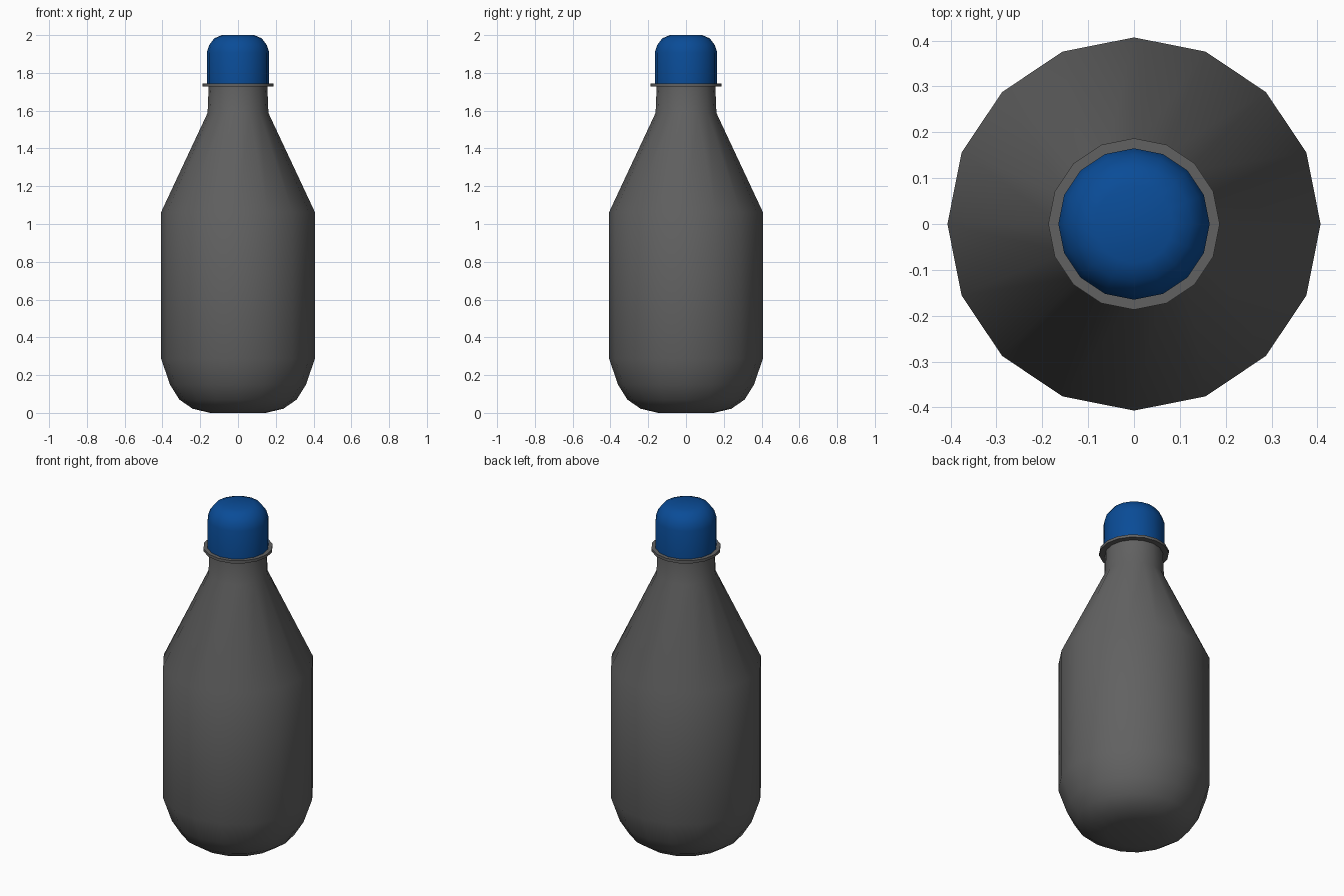
import bpy, bmesh
from math import sin, cos, pi, radians

if "Cube" in bpy.data.objects:
    bpy.data.objects.remove(bpy.data.objects["Cube"])

SIDES = 16


def material(name, color):
    mat = bpy.data.materials.new(name)
    mat.diffuse_color = (*color, 1)
    mat.use_nodes = True
    mat.node_tree.nodes["Principled BSDF"].inputs["Base Color"].default_value = mat.diffuse_color
    return mat


def lathe(name, profile, mat):
    """Revolve (radius, z) points around z and close both ends."""
    bm = bmesh.new()
    rings = [[bm.verts.new((r * cos(2 * pi * i / SIDES), r * sin(2 * pi * i / SIDES), z))
              for i in range(SIDES)] for r, z in profile]
    for a, b in zip(rings, rings[1:]):
        for i in range(SIDES):
            j = (i + 1) % SIDES
            bm.faces.new((a[i], a[j], b[j], b[i]))
    bm.faces.new(rings[0][::-1])
    bm.faces.new(rings[-1])
    mesh = bpy.data.meshes.new(name)
    bm.to_mesh(mesh)
    bm.free()
    mesh.materials.append(mat)
    obj = bpy.data.objects.new(name, mesh)
    bpy.context.collection.objects.link(obj)
    bpy.ops.object.select_all(action='DESELECT')
    obj.select_set(True)
    bpy.context.view_layer.objects.active = obj
    bpy.ops.object.shade_smooth_by_angle(angle=radians(40))


dark = material("dark_grey", (0.12, 0.12, 0.12))
blue = material("cap_blue", (0.003, 0.072, 0.31))

# Bottle body: rounded base, straight wall, sloped shoulder, neck
lathe("bottle_body", [(0.147, 0.0), (0.24, 0.022), (0.31, 0.07), (0.36, 0.15),
                      (0.407, 0.287), (0.407, 1.063), (0.161, 1.588), (0.155, 1.735)], dark)

# Thin collar under the cap
lathe("neck_collar", [(0.187, 1.728), (0.187, 1.744)], dark)

# Rounded blue cap
lathe("bottle_cap", [(0.165, 1.742), (0.165, 1.908), (0.153, 1.947),
                     (0.126, 1.983), (0.085, 2.0)], blue)
